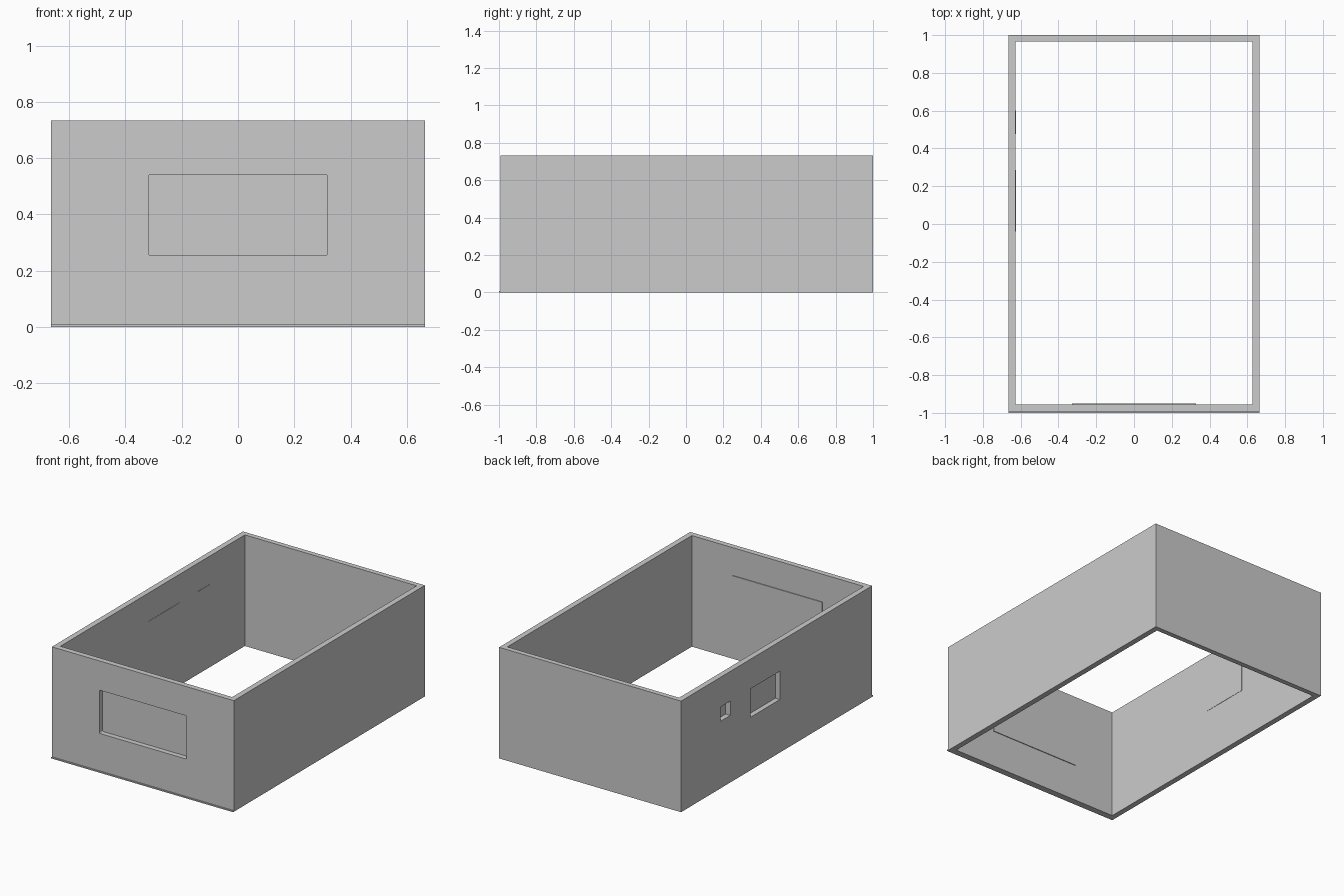
import bpy
import bmesh
from mathutils import Vector

cube = bpy.data.objects.get("Cube")
if cube:
    bpy.data.objects.remove(cube, do_unlink=True)

# One plain grey for everything
grey = bpy.data.materials.new("plain_grey")
grey.use_nodes = True
colour = (0.6, 0.6, 0.6, 1.0)
grey.diffuse_color = colour
grey.node_tree.nodes["Principled BSDF"].inputs["Base Color"].default_value = colour


def box(name, low, high, round_axis=None, radius=0.005):
    """Box between two corners; edges along round_axis may be rounded."""
    low, high = Vector(low), Vector(high)
    bm = bmesh.new()
    bmesh.ops.create_cube(bm, size=1)
    for v in bm.verts:
        v.co = Vector(l + (h - l) * (c + 0.5) for l, h, c in zip(low, high, v.co))
    if round_axis is not None:
        edges = [e for e in bm.edges
                 if abs((e.verts[0].co - e.verts[1].co)[round_axis]) > 1e-4]
        bmesh.ops.bevel(bm, geom=edges, offset=radius, segments=3,
                        profile=0.5, affect='EDGES')
    mesh = bpy.data.meshes.new(name)
    bm.to_mesh(mesh)
    bm.free()
    mesh.materials.append(grey)
    ob = bpy.data.objects.new(name, mesh)
    bpy.context.collection.objects.link(ob)
    return ob


def cut(target, cutter):
    """Subtract the cutter from the target, then discard it."""
    cutter.hide_render = True
    mod = target.modifiers.new("cut", 'BOOLEAN')
    mod.operation = 'DIFFERENCE'
    mod.solver = 'EXACT'
    mod.object = cutter
    bpy.context.view_layer.objects.active = target
    bpy.ops.object.modifier_apply(modifier=mod.name)
    bpy.data.objects.remove(cutter, do_unlink=True)


W, H = 0.664, 0.733           # half width and height
FRONT, FRONT_IN = -0.992, -0.956
SIDE_IN = 0.627
LAP = 0.01                    # panes overlap their openings

# Four walls, open above and below
walls = box("walls", (-W, FRONT, 0), (W, 1, H))
cut(walls, box("cavity", (-SIDE_IN, FRONT_IN, -1), (SIDE_IN, 0.967, 2)))

# Thin strip along the foot of the front wall
box("front_sill", (-W, -1, 0), (W, FRONT, 0.008))

# Wide front window with its pane on the inner side
x, z0, z1 = 0.318, 0.255, 0.54
cut(walls, box("opening", (-x, -1.1, z0), (x, -0.9, z1), round_axis=1))
box("front_pane", (-x - LAP, FRONT_IN - 0.002, z0 - LAP),
    (x + LAP, FRONT_IN + 0.005, z1 + LAP))

# Two windows in the right wall: y range, then z range
for name, y0, y1, z0, z1 in (("large_side_pane", -0.03, 0.277, 0.35, 0.537),
                             ("small_side_pane", 0.487, 0.59, 0.443, 0.537)):
    cut(walls, box("opening", (-0.8, y0, z0), (-0.5, y1, z1)))
    box(name, (-SIDE_IN - 0.004, y0 - LAP, z0 - LAP),
        (-SIDE_IN + 0.002, y1 + LAP, z1 + LAP))
